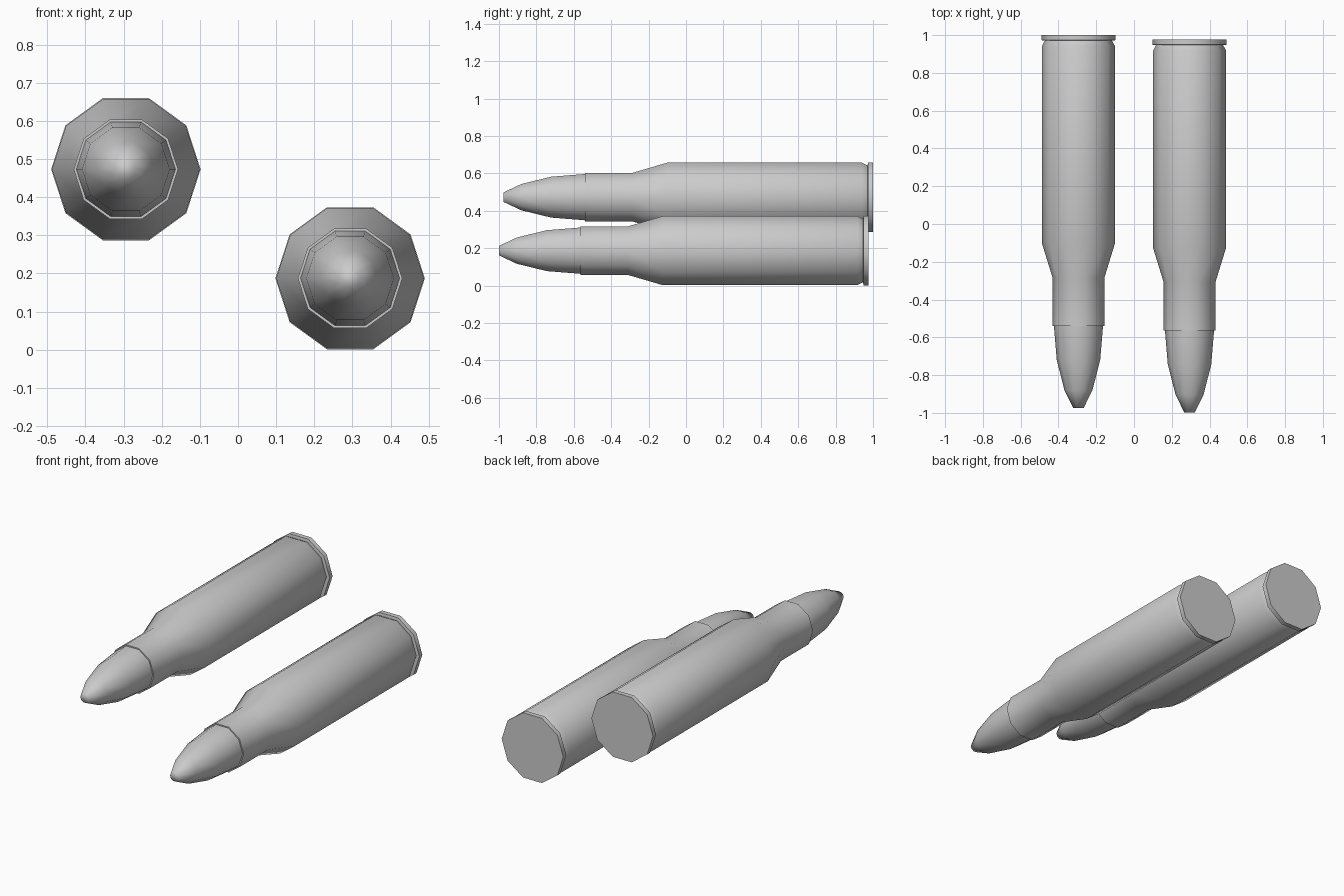
import bpy, bmesh, math

if "Cube" in bpy.data.objects:
    bpy.data.objects.remove(bpy.data.objects["Cube"], do_unlink=True)

SIDES = 10

metal = bpy.data.materials.new("plain grey")
metal.use_nodes = True
colour = (0.6, 0.6, 0.6, 1)
metal.diffuse_color = colour
metal.node_tree.nodes["Principled BSDF"].inputs["Base Color"].default_value = colour


def lathe(name, profile, location):
    """Ten-sided solid around the y axis from (y, radius) pairs, back to front."""
    bm = bmesh.new()
    rings = []
    for y, r in profile:
        angles = [math.tau * i / SIDES for i in range(SIDES)]
        rings.append([bm.verts.new((r * math.cos(a), y, r * math.sin(a))) for a in angles])
    for a, b in zip(rings, rings[1:]):
        for i in range(SIDES):
            j = (i + 1) % SIDES
            bm.faces.new((a[i], a[j], b[j], b[i]))
    bm.faces.new(rings[0])
    bm.faces.new(rings[-1])
    bmesh.ops.recalc_face_normals(bm, faces=bm.faces)
    mesh = bpy.data.meshes.new(name)
    bm.to_mesh(mesh)
    bm.free()
    mesh.materials.append(metal)
    obj = bpy.data.objects.new(name, mesh)
    obj.location = location
    bpy.context.collection.objects.link(obj)
    bpy.ops.object.select_all(action="DESELECT")
    obj.select_set(True)
    bpy.context.view_layer.objects.active = obj
    return obj


# Rim, extractor groove, body, shoulder and neck
case_profile = [(1.0, 0.196), (0.973, 0.196), (0.971, 0.178), (0.94, 0.194),
                (-0.10, 0.194), (-0.285, 0.137), (-0.54, 0.137)]
# Tapered nose seated inside the neck
tip_profile = [(-0.50, 0.131), (-0.54, 0.130), (-0.72, 0.115),
               (-0.88, 0.074), (-0.975, 0.027)]

for side, place in (("right", (-0.294, 0, 0.473)), ("left", (0.294, -0.024, 0.187))):
    lathe(side + "_case", case_profile, place)
    bpy.ops.object.shade_smooth_by_angle(angle=math.radians(40))
    lathe(side + "_tip", tip_profile, place)
    bpy.ops.object.shade_smooth()
